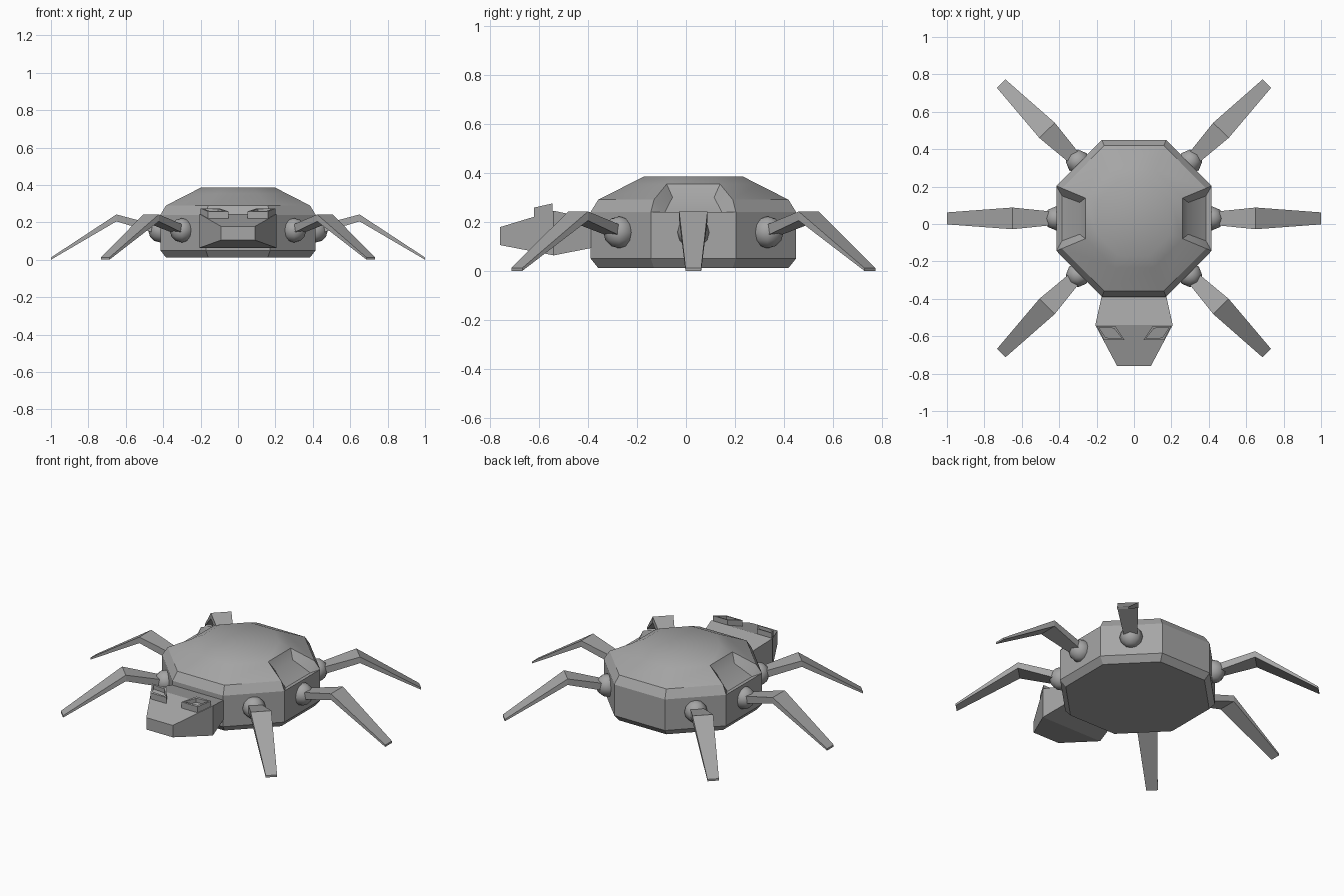
import bpy, bmesh, math
from mathutils import Vector, Matrix

if "Cube" in bpy.data.objects:
    bpy.data.objects.remove(bpy.data.objects["Cube"])

CY = 0.03  # body centre along y
grey = bpy.data.materials.new("shell grey")
grey.diffuse_color = (0.38, 0.38, 0.38, 1)
grey.use_nodes = True
grey.node_tree.nodes["Principled BSDF"].inputs["Base Color"].default_value = grey.diffuse_color


def finish(name, bm, smooth=None):
    bmesh.ops.recalc_face_normals(bm, faces=bm.faces)
    mesh = bpy.data.meshes.new(name)
    bm.to_mesh(mesh)
    bm.free()
    mesh.materials.append(grey)
    obj = bpy.data.objects.new(name, mesh)
    bpy.context.collection.objects.link(obj)
    if smooth:
        bpy.ops.object.select_all(action='DESELECT')
        bpy.context.view_layer.objects.active = obj
        obj.select_set(True)
        bpy.ops.object.shade_smooth_by_angle(angle=math.radians(smooth))
    return obj


def loft(bm, rings, skip=()):
    """Skin equal rings of points, cap both ends, leave out skipped (row, side) faces."""
    vs = [[bm.verts.new(p) for p in r] for r in rings]
    n = len(vs[0])
    for j in range(len(vs) - 1):
        for i in range(n):
            if (j, i) not in skip:
                k = (i + 1) % n
                bm.faces.new((vs[j][i], vs[j][k], vs[j + 1][k], vs[j + 1][i]))
    bm.faces.new(vs[0][::-1])
    bm.faces.new(vs[-1])
    return vs


# Octagonal shell: (apothem, height) profile, with a sunken pit on each side
profile = [(0.385, 0.012), (0.415, 0.05), (0.415, 0.24), (0.385, 0.29), (0.26, 0.354), (0.2, 0.385)]
rings = []
for a, z in profile:
    r = a / math.cos(math.pi / 8)
    rings.append([(r * math.cos((i - 0.5) * math.pi / 4),
                   CY + 1.01 * r * math.sin((i - 0.5) * math.pi / 4), z) for i in range(8)])
bm = bmesh.new()
vs = loft(bm, rings, skip={(2, 0), (3, 0), (2, 4), (3, 4)})
for side, i in ((1, 0), (-1, 4)):
    k = i + 1
    lo0, lo1, mid0, mid1, up0, up1 = vs[2][i], vs[2][k], vs[3][i], vs[3][k], vs[4][i], vs[4][k]
    f_lo0, f_lo1, f_up0, f_up1 = [
        bm.verts.new((side * x, CY + side * w, z))
        for x, w, z in ((0.385, -0.12, 0.232), (0.385, 0.12, 0.232), (0.29, -0.085, 0.30), (0.29, 0.085, 0.30))]
    for f in ((f_lo0, f_lo1, f_up1, f_up0), (lo0, lo1, f_lo1, f_lo0), (up0, up1, f_up1, f_up0),
              (lo0, mid0, f_lo0), (mid0, up0, f_up0, f_lo0),
              (lo1, mid1, f_lo1), (mid1, up1, f_up1, f_lo1)):
        bm.faces.new(f)
finish("shell", bm, 30)

# Head: sections from inside the shell to the blunt snout (y, half width, bottom, top)
bm = bmesh.new()
loft(bm, [[(-w, y, b), (w, y, b), (w, y, t), (-w, y, t)] for y, w, b, t in
          ((-0.35, 0.165, 0.10, 0.205), (-0.54, 0.207, 0.063, 0.245), (-0.76, 0.09, 0.105, 0.178))])
finish("head", bm)

# Raised eye frames with a sunken centre
for side, label in ((-1, "left"), (1, "right")):
    plan = [(0.20, -0.545, 0.275), (0.10, -0.545, 0.275), (0.05, -0.62, 0.258), (0.16, -0.62, 0.258)]
    bm = bmesh.new()
    vs = loft(bm, [[(side * x, y, 0.19) for x, y, z in plan], [(side * x, y, z) for x, y, z in plan]])
    bmesh.ops.recalc_face_normals(bm, faces=bm.faces)
    top = max(bm.faces, key=lambda f: f.calc_center_median().z)
    bmesh.ops.inset_region(bm, faces=[top], thickness=0.015)
    pit = bmesh.ops.extrude_face_region(bm, geom=[top])
    moved = [g for g in pit["geom"] if isinstance(g, bmesh.types.BMVert)]
    bmesh.ops.translate(bm, verts=moved, vec=(0, 0, -0.025))
    if top.is_valid:
        bmesh.ops.delete(bm, geom=[top], context='FACES_ONLY')
    finish(label + "_eye_frame", bm)

# Six legs, each with a ball joint: (hip x, hip y, heading in degrees)
legs = {"front": (0.30, CY - 0.303, -45.5), "middle": (0.415, CY, 0), "back": (0.30, CY + 0.303, 45.5)}
# leg sections: (reach, half width, bottom, top)
sections = [(0.02, 0.036, 0.14, 0.185), (0.235, 0.058, 0.205, 0.242), (0.585, 0.032, 0.0, 0.012)]
for label, (hx, hy, deg) in legs.items():
    for side, word in ((-1, "left"), (1, "right")):
        a = math.radians(deg)
        fwd, across = Vector((math.cos(a), math.sin(a), 0)), Vector((-math.sin(a), math.cos(a), 0))
        hip = Vector((hx, hy, 0))
        bm = bmesh.new()
        rings = []
        for d, w, b, t in sections:
            c = hip + fwd * d
            ring = [c - across * w + Vector((0, 0, b)), c + across * w + Vector((0, 0, b)),
                    c + across * w + Vector((0, 0, t)), c - across * w + Vector((0, 0, t))]
            rings.append([(side * p.x, p.y, p.z) for p in ring])
        loft(bm, rings)
        finish(f"{label}_{word}_leg", bm)

        bm = bmesh.new()
        place = Matrix.Translation((side * hx, hy, 0.157)) @ Matrix.Rotation(side * a, 4, 'Z')
        bmesh.ops.create_uvsphere(bm, u_segments=8, v_segments=6, radius=0.065, matrix=place)
        finish(f"{label}_{word}_joint", bm, 50)
